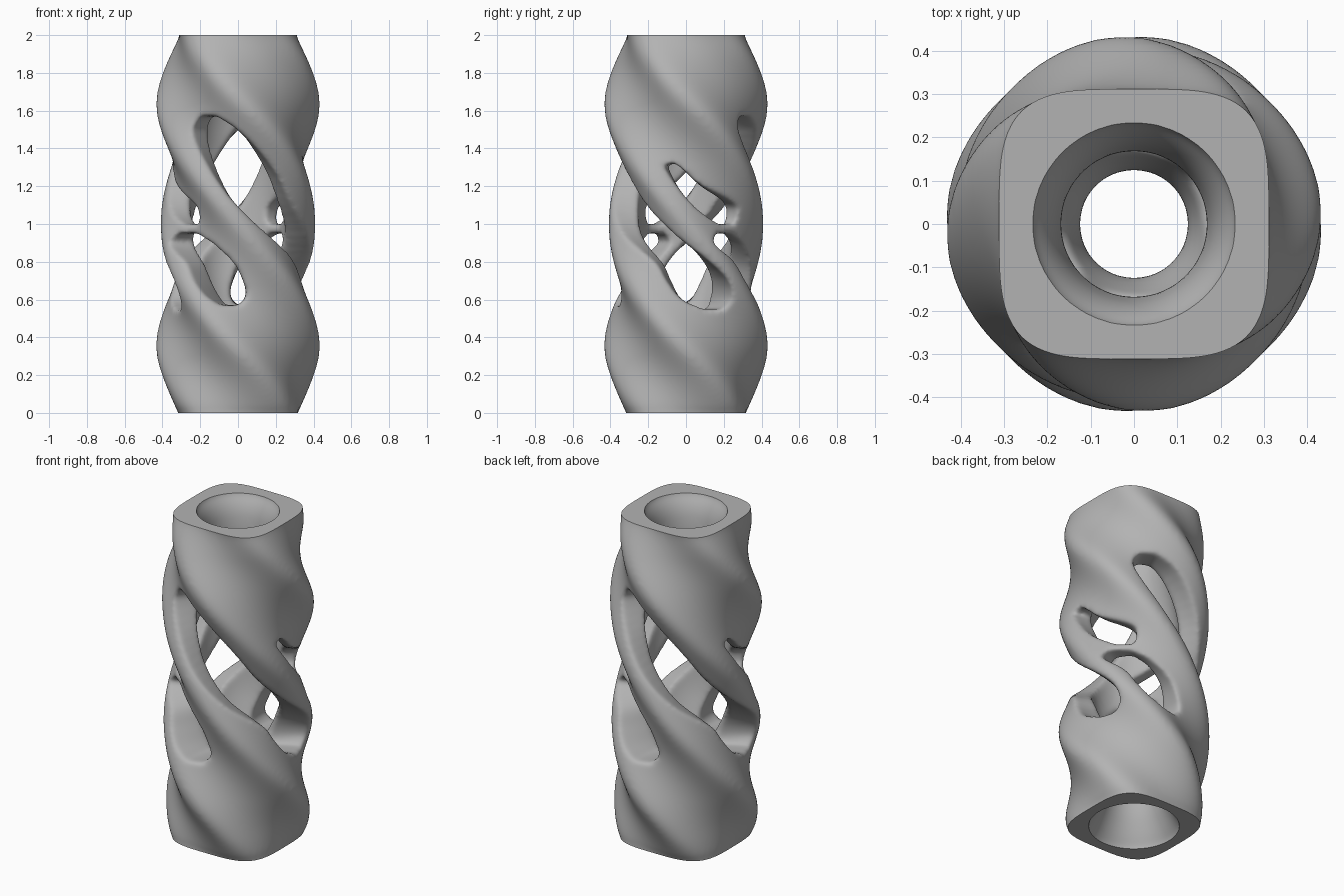
import bpy, bmesh
from math import sin, cos, pi, radians

cube = bpy.data.objects.get("Cube")
if cube:
    bpy.data.objects.remove(cube)

TWIST = 135  # degrees per unit of height
OUTER = [(0, .315), (.03, .325), (.15, .34), (.36, .357), (.67, .345), (1, .335), (1.33, .345), (1.62, .357), (1.85, .335), (2, .31)]
SQUARE = [(0, 3.8), (.4, 4.7), (1.6, 4.7), (2, 3.9)]
BORE = [(0, .26), (.08, .215), (.2, .165), (.4, .125), (.6, .175), (.8, .23), (1, .25), (1.3, .25),
        (1.5, .22), (1.75, .17), (1.88, .18), (1.95, .205), (2, .24)]

# slots: height, start and end angle measured from the valley
LONG_SLOT = [(.55, 4, 14), (.6, -9, 27), (.7, -10, 36), (.8, -8, 34), (.95, -24, 25),
             (1.1, -30, 19), (1.3, -26, 22), (1.5, -16, 19), (1.57, 0, 10)]
UPPER_SLOT = [(1, -10, 2), (1.04, -18, 10), (1.1, -23, 15), (1.2, -23, -6), (1.32, -20, -14)]
LOWER_SLOT = [(.57, -25, -16), (.62, -30, -2), (.7, -30, 6), (.8, -27, 10), (.9, -34, 3), (.95, -22, -8)]


def smooth(table, z, col=1):
    """Smooth curve through the table's points, constant outside it."""
    last = len(table) - 1
    z = min(max(z, table[0][0]), table[last][0])
    k = next((i for i in range(last) if z <= table[i + 1][0]), last - 1)

    def slope(i):
        a, b = table[max(i - 1, 0)], table[min(i + 1, last)]
        return (b[col] - a[col]) / (b[0] - a[0])

    p, q = table[k], table[k + 1]
    h = q[0] - p[0]
    t = (z - p[0]) / h
    ease = t * t * (3 - 2 * t)
    return (p[col] + (q[col] - p[col]) * ease
            + h * t * (1 - t) * (slope(k) * (1 - t) - slope(k + 1) * t))


def loft(name, rings, loop):
    """Skin closed rings; join last to first, or cap both ends."""
    bm = bmesh.new()
    vs = [[bm.verts.new(p) for p in ring] for ring in rings]
    n = len(vs[0])
    pairs = list(zip(vs, vs[1:])) + ([(vs[-1], vs[0])] if loop else [])
    for a, b in pairs:
        for i in range(n):
            j = (i + 1) % n
            bm.faces.new((a[i], a[j], b[j], b[i]))
    if not loop:
        bm.faces.new(vs[0])
        bm.faces.new(vs[-1])
        bmesh.ops.triangulate(bm, faces=bm.faces[:])
    bmesh.ops.recalc_face_normals(bm, faces=bm.faces[:])
    me = bpy.data.meshes.new(name)
    bm.to_mesh(me)
    bm.free()
    ob = bpy.data.objects.new(name, me)
    bpy.context.collection.objects.link(ob)
    return ob


def apply(ob, kind, **settings):
    bpy.ops.object.select_all(action='DESELECT')
    bpy.context.view_layer.objects.active = ob
    ob.select_set(True)
    mod = ob.modifiers.new(kind.lower(), kind)
    for key, value in settings.items():
        setattr(mod, key, value)
    bpy.ops.object.modifier_apply(modifier=mod.name)


def boolean(ob, cutter, operation):
    cutter.hide_render = True
    apply(ob, 'BOOLEAN', object=cutter, operation=operation, solver='EXACT')
    bpy.data.objects.remove(cutter)


# twisted rounded-square section
def outer_ring(z, n=96):
    w, e, pts = smooth(OUTER, z), smooth(SQUARE, z), []
    for i in range(n):
        t = 2 * pi * i / n
        r = w / (abs(cos(t)) ** e + abs(sin(t)) ** e) ** (1 / e)
        a = t + radians(TWIST * (1 - z) - 45)
        pts.append((r * cos(a), r * sin(a), z))
    return pts


def bore_ring(z, n=96):
    r = smooth(BORE, z)
    angles = [2 * pi * i / n + radians(TWIST * (1 - z) - 45) for i in range(n)]
    return [(r * cos(a), r * sin(a), z) for a in angles]


# slot that widens a little towards the bore
def slot_cutter(table, turn, steps=64):
    rings = []
    low, high = table[0][0], table[-1][0]
    flare = radians(18)
    for i in range(steps + 1):
        z = low + (high - low) * i / steps
        valley = -45 + TWIST * (1 - z) + turn
        a, b = (radians(valley + smooth(table, z, c)) for c in (1, 2))
        corners = ((.1, a - flare), (.6, a), (.6, b), (.1, b + flare))
        rings.append([(r * cos(t), r * sin(t), z) for r, t in corners])
    return loft("slot_cutter", rings, False)


# body, made a little too long and trimmed flat at the end
heights = [-.12 + 2.24 * i / 90 for i in range(91)]
body = loft("twisted_body", [outer_ring(z) for z in heights] + [bore_ring(z) for z in reversed(heights)], True)
for half in (0, 180):
    boolean(body, slot_cutter(LONG_SLOT, half), 'DIFFERENCE')
    boolean(body, slot_cutter(UPPER_SLOT, half + 90), 'DIFFERENCE')
    boolean(body, slot_cutter(LOWER_SLOT, half + 90), 'DIFFERENCE')

# soft, rounded slot lips
apply(body, 'REMESH', mode='VOXEL', voxel_size=.0115)
apply(body, 'SMOOTH', factor=.5, iterations=20)

# flat ends
trim = loft("trim_box", [[(-1, -1, z), (1, -1, z), (1, 1, z), (-1, 1, z)] for z in (0, 2)], False)
boolean(body, trim, 'INTERSECT')

grey = bpy.data.materials.new("mid_grey")
grey.use_nodes = True
colour = (.45, .45, .45, 1)
grey.diffuse_color = colour
grey.node_tree.nodes["Principled BSDF"].inputs["Base Color"].default_value = colour
body.data.materials.clear()
body.data.materials.append(grey)
for poly in body.data.polygons:
    poly.material_index = 0
bpy.ops.object.shade_smooth_by_angle(angle=radians(40))
